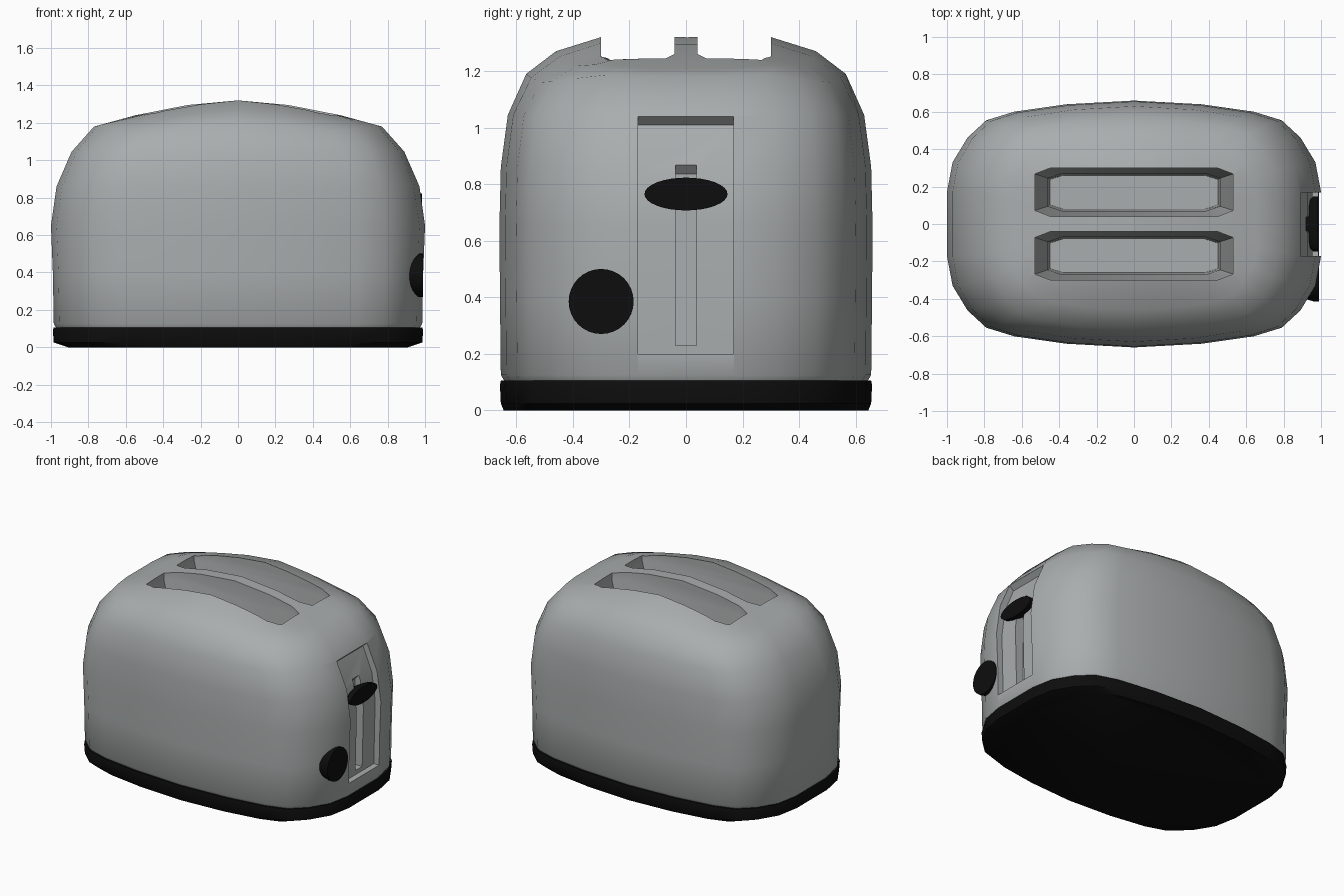
import bpy, bmesh, math

if "Cube" in bpy.data.objects:
    bpy.data.objects.remove(bpy.data.objects["Cube"])


def material(name, rgb):
    m = bpy.data.materials.new(name)
    m.diffuse_color = (*rgb, 1)
    m.use_nodes = True
    m.node_tree.nodes["Principled BSDF"].inputs["Base Color"].default_value = m.diffuse_color
    return m


STEEL = material("brushed steel", (0.40, 0.42, 0.42))
BLACK = material("black plastic", (0.004, 0.004, 0.004))


def loft(name, rings, mat):
    """Closed solid through a stack of equal-length point rings."""
    bm = bmesh.new()
    vs = [[bm.verts.new(p) for p in r] for r in rings]
    for a, b in zip(vs, vs[1:]):
        n = len(a)
        for i in range(n):
            j = (i + 1) % n
            bm.faces.new((a[i], a[j], b[j], b[i]))
    bm.faces.new(vs[0][::-1])
    bm.faces.new(vs[-1])
    bmesh.ops.recalc_face_normals(bm, faces=bm.faces)
    me = bpy.data.meshes.new(name)
    bm.to_mesh(me)
    bm.free()
    ob = bpy.data.objects.new(name, me)
    bpy.context.collection.objects.link(ob)
    me.materials.append(mat)
    return ob


def smooth(ob, angle):
    bpy.ops.object.select_all(action='DESELECT')
    ob.select_set(True)
    bpy.context.view_layer.objects.active = ob
    bpy.ops.object.shade_smooth_by_angle(angle=math.radians(angle))


def cut(ob, cutter):
    """Boolean cut, applied, then the cutter is removed."""
    cutter.hide_render = True
    bpy.ops.object.select_all(action='DESELECT')
    ob.select_set(True)
    bpy.context.view_layer.objects.active = ob
    mod = ob.modifiers.new("cut", 'BOOLEAN')
    mod.operation, mod.solver, mod.object = 'DIFFERENCE', 'EXACT', cutter
    bpy.ops.object.modifier_apply(modifier=mod.name)
    bpy.data.objects.remove(cutter)


def interp(pts, t):
    for (a, u), (b, v) in zip(pts, pts[1:]):
        if t <= b:
            return u + (v - u) * (t - a) / (b - a)
    return pts[-1][1]


# Plan outline of a unit quarter, mirrored to a full loop
Q = [(1, 0), (1, .26), (.97, .5), (.89, .70), (.79, .84), (.64, .91), (.36, .97), (0, 1)]
half = Q + [(-x, y) for x, y in Q[-2::-1]]
OUT = half + [(x, -y) for x, y in half[-2:0:-1]]


def ring(rx, ry, z):
    return [(x * rx, y * ry, z) for x, y in OUT]


# Roof height falls off along x and along y
FX = [(0, 1.32), (.27, 1.295), (.55, 1.24), (.77, 1.18), (1, 1.0)]
GY = [(0, 0), (.30, 0), (.46, .05), (.565, .13), (.7, .3)]


def roof(rx, ry):
    return [(x * rx, y * ry, interp(FX, abs(x * rx)) - interp(GY, abs(y * ry))) for x, y in OUT]


# Steel body
rings = [ring(.97, .64, .10), ring(.985, .655, .125), ring(.99, .658, .40), ring(1, .66, .65),
         ring(.97, .655, .86), ring(.89, .63, 1.045),
         roof(.77, .565), roof(.66, .46), roof(.55, .30), roof(.27, .15), roof(.01, .01)]
body = loft("body", rings, STEEL)

# Two bread slots with clipped corners, tapering downward
for yc in (-.17, .17):
    def slot(lx, ly, z):
        q = [(lx, ly * .75), (lx * .84, ly)]
        pts = q + [(-x, y) for x, y in q[::-1]]
        pts += [(-x, -y) for x, y in pts]
        return [(x, y + yc, z) for x, y in pts]
    cut(body, loft("slot_cutter", [slot(.45, .09, .60), slot(.46, .10, 1.0),
                                   slot(.53, .13, 1.2), slot(.53, .13, 1.5)], STEEL))


# Recessed lever panel and its guide groove
def prism(name, prof, y0, y1):
    return loft(name, [[(x, y, z) for x, z in prof] for y in (y0, y1)], STEEL)


cut(body, prism("panel_cutter", [(1.2, .20), (.945, .20), (.955, .65), (.93, .84),
                                 (.86, 1.01), (.892, 1.04), (1.2, 1.04)], -.17, .168))
cut(body, prism("groove_cutter", [(1.1, .23), (.89, .23), (.89, .835), (.925, .875), (1.1, .875)],
                -.037, .037))
smooth(body, 35)

# Black base with clipped lower ends
base = loft("base", [ring(.91, .645, 0), ring(.985, .655, .025), ring(.99, .658, .09),
                     ring(.985, .655, .105)], BLACK)
smooth(base, 35)


# Elliptical controls on the right end
def disc_ring(x, yc, zc, ry, rz, n=32):
    return [(x, yc + ry * math.cos(2 * math.pi * i / n), zc + rz * math.sin(2 * math.pi * i / n))
            for i in range(n)]


lever = loft("lever", [disc_ring(.87, 0, .765, .03, .03), disc_ring(.905, 0, .765, .035, .035),
                       disc_ring(.945, 0, .765, .135, .052), disc_ring(.96, 0, .765, .147, .058),
                       disc_ring(.985, 0, .765, .147, .058)], BLACK)
smooth(lever, 35)
knob = loft("dial", [disc_ring(.86, -.30, .385, .085, .085), disc_ring(.93, -.30, .385, .105, .105),
                     disc_ring(.965, -.30, .385, .115, .115), disc_ring(.99, -.30, .385, .115, .115)], BLACK)
smooth(knob, 35)
